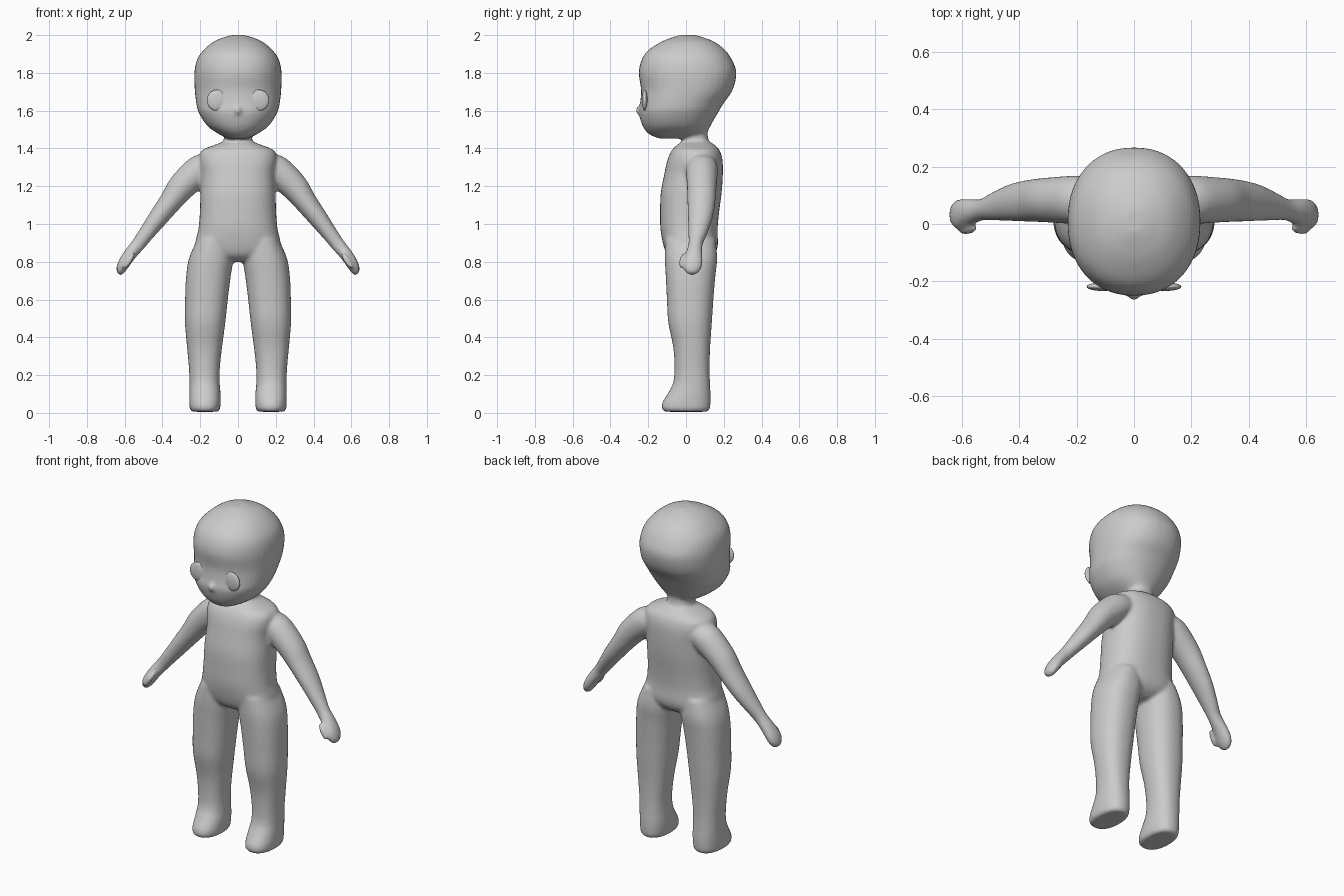
import bpy, bmesh
from math import cos, sin, pi
from mathutils import Vector, Matrix
from mathutils.bvhtree import BVHTree

if "Cube" in bpy.data.objects:
    bpy.data.objects.remove(bpy.data.objects["Cube"])

SEG = 40


def spline(p, q, r, s, t):
    return [0.5 * (2 * b + (c - a) * t + (2 * a - 5 * b + 4 * c - d) * t * t
                   + (3 * b - a - 3 * c + d) * t ** 3) for a, b, c, d in zip(p, q, r, s)]


def loft(bm, sections, u=(1, 0, 0), n=2.2, steps=4):
    """Closed skin through superellipse rings: (x, z, front y, back y, half width)."""
    u, v = Vector(u), Vector((0, 1, 0))
    rows = []
    for i in range(len(sections) - 1):
        p = sections[max(i - 1, 0)]
        s = sections[min(i + 2, len(sections) - 1)]
        rows += [spline(p, sections[i], sections[i + 1], s, k / steps) for k in range(steps)]
    rows.append(sections[-1])
    rings = []
    for x, z, f, b, w in rows:
        c, ring = Vector((x, (f + b) / 2, z)), []
        for k in range(SEG):
            ca, sa = cos(2 * pi * k / SEG), sin(2 * pi * k / SEG)
            du = abs(ca) ** (2 / n) * (1 if ca > 0 else -1) * w
            dv = abs(sa) ** (2 / n) * (1 if sa > 0 else -1) * (b - f) / 2
            ring.append(bm.verts.new(c + u * du + v * dv))
        rings.append(ring)
    for r0, r1 in zip(rings, rings[1:]):
        for k in range(SEG):
            j = (k + 1) % SEG
            bm.faces.new((r0[k], r0[j], r1[j], r1[k]))
    bm.faces.new(rings[0])
    bm.faces.new(rings[-1])


def ball(bm, loc, size, rot=Matrix.Identity(4)):
    m = Matrix.Translation(loc) @ rot @ Matrix.Diagonal((*size, 1))
    bmesh.ops.create_uvsphere(bm, u_segments=24, v_segments=16, radius=1, matrix=m)


def finish(bm, name):
    bmesh.ops.recalc_face_normals(bm, faces=bm.faces)
    for f in bm.faces:
        f.smooth = True
    me = bpy.data.meshes.new(name)
    bm.to_mesh(me)
    bm.free()
    ob = bpy.data.objects.new(name, me)
    bpy.context.collection.objects.link(ob)
    return ob


body = bmesh.new()

# head
loft(body, [
    (0, 1.452, -.14, .07, .05), (0, 1.475, -.195, .105, .10), (0, 1.52, -.23, .13, .163),
    (0, 1.59, -.25, .17, .208), (0, 1.64, -.243, .20, .221), (0, 1.71, -.238, .247, .229),
    (0, 1.80, -.25, .267, .231), (0, 1.87, -.235, .243, .217), (0, 1.92, -.20, .208, .183),
    (0, 1.965, -.13, .15, .13), (0, 1.99, -.065, .085, .07), (0, 2.0, -.03, .05, .03)])
face = BVHTree.FromBMesh(body)

# nose
ball(body, (0, -.243, 1.602), (.018, .026, .024))

# neck
loft(body, [(0, 1.36, -.04, .15, .10), (0, 1.44, -.02, .12, .075), (0, 1.52, -.02, .11, .075)])

# torso
loft(body, [
    (0, .80, -.05, .10, .08), (0, .83, -.095, .145, .16), (0, .88, -.118, .168, .225),
    (0, .97, -.135, .167, .21), (0, 1.06, -.137, .175, .202), (0, 1.16, -.134, .188, .199),
    (0, 1.26, -.116, .195, .195), (0, 1.34, -.098, .193, .205), (0, 1.39, -.075, .178, .19),
    (0, 1.42, -.045, .15, .12), (0, 1.435, -.02, .125, .08)], n=2.4)

for s in (-1, 1):
    # leg and foot
    loft(body, [(s * x, *r) for x, *r in [
        (.175, .006, -.11, .112, .066), (.175, .02, -.128, .126, .08), (.175, .055, -.125, .13, .083),
        (.175, .10, -.098, .13, .083), (.177, .16, -.068, .127, .08), (.178, .24, -.061, .125, .082),
        (.177, .35, -.068, .128, .093), (.174, .48, -.094, .137, .107), (.167, .60, -.101, .145, .113),
        (.157, .72, -.107, .155, .118), (.142, .82, -.112, .165, .117), (.125, .92, -.11, .155, .09)]], n=2.3)
    # arm and mitten hand
    loft(body, [(s * x, *r) for x, *r in [
        (.12, 1.335, .01, .15, .065), (.19, 1.295, .0, .168, .083), (.295, 1.20, .005, .162, .074),
        (.36, 1.115, .008, .155, .06), (.425, 1.03, .01, .14, .051), (.485, .95, .012, .112, .042),
        (.53, .89, .012, .088, .037), (.575, .835, -.005, .088, .034), (.605, .79, -.018, .088, .032),
        (.624, .755, -.01, .075, .025), (.632, .735, .01, .052, .012)]], u=(s * .78, 0, .63), n=2)
    # thumb
    ball(body, (s * .578, -.02, .805), (.017, .017, .05), Matrix.Rotation(-s * .6, 4, 'Y') @ Matrix.Rotation(-.15, 4, 'X'))

# fuse the overlapping parts into one soft skin
skin = finish(body, "body")
rm = skin.modifiers.new("fuse", 'REMESH')
rm.mode = 'VOXEL'
rm.voxel_size = .01
rm.use_smooth_shade = True
sm = skin.modifiers.new("soften", 'SMOOTH')
sm.factor = .5
sm.iterations = 6

# eyes, set flush into the face
for s, side in ((-1, "right"), (1, "left")):
    loc, nor, _, _ = face.ray_cast(Vector((s * .11, -1, 1.655)), Vector((0, 1, 0)))
    if nor.y > 0:
        nor = -nor
    nor = Vector((nor.x, nor.y, 0)).normalized()
    eye = bmesh.new()
    ball(eye, loc - nor * .008, (.055, .015, .056), nor.to_track_quat('-Y', 'Z').to_matrix().to_4x4())
    finish(eye, side + "_eye")
